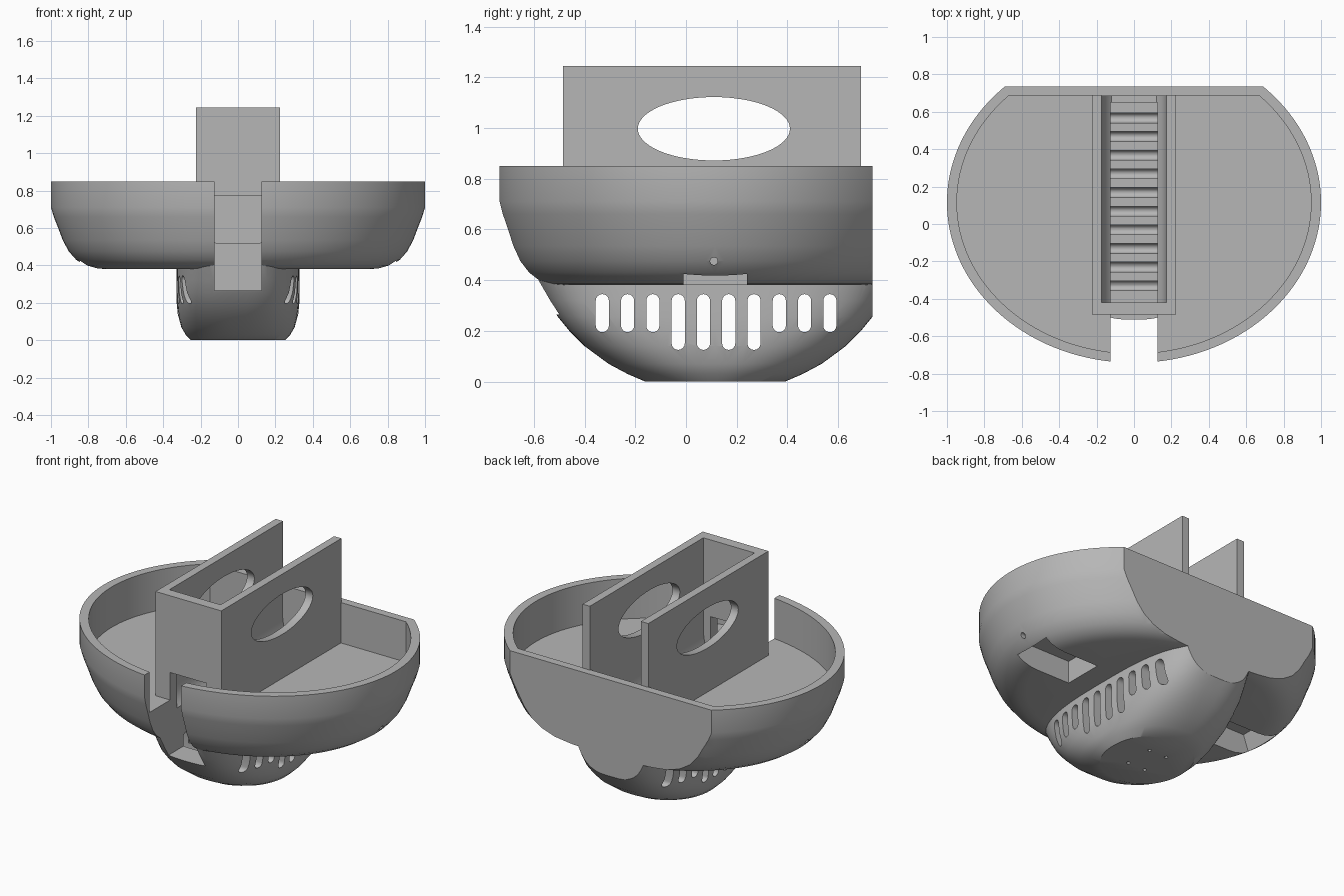
import bpy, bmesh, math

if "Cube" in bpy.data.objects:
    bpy.data.objects.remove(bpy.data.objects["Cube"])

CY = 0.115  # shared centre of the rounded forms along y

grey = bpy.data.materials.new("grey plastic")
grey.diffuse_color = (0.47, 0.47, 0.47, 1)
grey.use_nodes = True
grey.node_tree.nodes["Principled BSDF"].inputs["Base Color"].default_value = grey.diffuse_color


def finish(name, bm):
    bmesh.ops.recalc_face_normals(bm, faces=bm.faces)
    me = bpy.data.meshes.new(name)
    bm.to_mesh(me)
    bm.free()
    ob = bpy.data.objects.new(name, me)
    bpy.context.collection.objects.link(ob)
    me.materials.append(grey)
    return ob


def loft(name, rings):
    """Skin closed rings of points and cap both ends."""
    bm = bmesh.new()
    loops = [[bm.verts.new(p) for p in r] for r in rings]
    n = len(loops[0])
    for a, b in zip(loops, loops[1:]):
        for i in range(n):
            j = (i + 1) % n
            bm.faces.new((a[i], a[j], b[j], b[i]))
    bm.faces.new(loops[0][::-1])
    bm.faces.new(loops[-1])
    return finish(name, bm)


def prism(name, pts, axis, lo, hi):
    """Extrude a 2D outline along axis 0, 1 or 2."""
    def put(p, t):
        v = list(p)
        v.insert(axis, t)
        return v
    return loft(name, [[put(p, t) for p in pts] for t in (lo, hi)])


def block(name, x0, x1, y0, y1, z0, z1):
    return prism(name, [(x0, y0), (x1, y0), (x1, y1), (x0, y1)], 2, z0, z1)


def oval(cx, cy, rx, ry, n=48, power=2.0):
    pts = []
    for i in range(n):
        a = 2 * math.pi * i / n
        c, s = math.cos(a), math.sin(a)
        pts.append((cx + rx * math.copysign(abs(c) ** (2 / power), c),
                    cy + ry * math.copysign(abs(s) ** (2 / power), s)))
    return pts


def stadium(cy, z0, z1, r, n=8):
    pts = []
    for i in range(n + 1):
        a = math.pi * i / n
        pts.append((cy + r * math.cos(a), z1 - r + r * math.sin(a)))
    for i in range(n + 1):
        a = math.pi * (1 + i / n)
        pts.append((cy + r * math.cos(a), z0 + r + r * math.sin(a)))
    return pts


def boolean(target, tool, op='DIFFERENCE'):
    m = target.modifiers.new("boolean", 'BOOLEAN')
    m.operation, m.solver, m.object = op, 'EXACT', tool
    dg = bpy.context.evaluated_depsgraph_get()
    me = bpy.data.meshes.new_from_object(target.evaluated_get(dg))
    target.modifiers.clear()
    target.data = me
    bpy.data.objects.remove(tool)


# bowl: rounded underside, vertical rim
bowl_profile = [(0.72, 0.38), (0.77, 0.385), (0.82, 0.40), (0.865, 0.43), (0.905, 0.475),
                (0.937, 0.535), (0.963, 0.605), (0.985, 0.66), (1.0, 0.71), (1.0, 0.85)]
hull = loft("hull", [[(x, y, z) for x, y in oval(0, CY, r, r * 0.857, 128)]
                     for r, z in bowl_profile])

# bowl interior, flat at the back
cavity = prism("cavity", oval(0, CY, 0.947, 0.807, 128), 2, 0.60, 1.0)
boolean(cavity, block("trim", -2, 2, 0.685, 2, 0, 2))
boolean(hull, cavity)

# keel: boat-shaped belly, round at the bottom and boxier higher up
keel_profile = [(0.0, 0.275, 0.25, 2.1), (0.03, 0.345, 0.28, 2.25), (0.07, 0.42, 0.303, 2.4),
                (0.14, 0.515, 0.322, 2.7), (0.2, 0.575, 0.328, 2.85), (0.255, 0.62, 0.33, 3),
                (0.32, 0.663, 0.33, 3), (0.40, 0.71, 0.33, 3), (0.5, 0.745, 0.33, 3)]
keel = loft("keel", [[(x, y, z) for x, y in oval(0, CY, w, l, 96, p)]
                     for z, l, w, p in keel_profile])
boolean(hull, keel, 'UNION')

# front slot in the bowl
boolean(hull, block("front_slot", -0.125, 0.125, -1.2, -0.45, 0.265, 1.0))

# tall housing, open at the back
boolean(hull, block("housing", -0.225, 0.225, -0.485, 0.69, 0.55, 1.245), 'UNION')

# flat back face
boolean(hull, block("back_cut", -2, 2, 0.735, 2, -1, 2))

# housing interior narrowing to the channel
half = [(0.175, 1.5), (0.175, 0.66), (0.167, 0.60), (0.15, 0.55), (0.12, 0.52)]
well = half + [(-x, z) for x, z in reversed(half)]
boolean(hull, prism("well", well, 1, -0.42, 0.685))
boolean(hull, block("rear_opening", -0.175, 0.175, 0.6, 0.72, 0.85, 1.5))
boolean(hull, block("channel", -0.125, 0.125, -0.6, 0.65, 0.265, 0.77))

# oval windows in the housing sides
boolean(hull, prism("side_window", oval(0.11, 0.997, 0.30, 0.125, 64), 0, -0.4, 0.4))

# row of vents through the keel
for i in range(10):
    low = 0.125 if 3 <= i <= 6 else 0.195
    boolean(hull, prism("vent", stadium(-0.33 + 0.0997 * i, low, 0.345, 0.026), 0, -0.6, 0.6))

# pockets under the bowl and pin holes on its flanks
for s in (-1, 1):
    a, b = sorted((s * 0.47, s * 0.85))
    pocket = [(0.47 * s, 0.30), (0.85 * s, 0.30), (0.85 * s, 0.41), (0.81 * s, 0.52), (0.47 * s, 0.52)]
    boolean(hull, prism("pocket", pocket, 1, -0.01, 0.24))
    a, b = sorted((s * 0.84, s * 1.1))
    boolean(hull, prism("pin_hole", oval(0.11, 0.475, 0.015, 0.015, 16), 0, a, b))

# four screw holes in the flat bottom
for x in (-0.06, 0.06):
    for y in (-0.093, 0.093):
        boolean(hull, prism("screw_hole", oval(x, CY + y, 0.011, 0.011, 12), 2, -0.1, 0.06))

# smooth curved walls, keep sharp edges
hull.data.materials.clear()
hull.data.materials.append(grey)
bpy.ops.object.select_all(action='DESELECT')
hull.select_set(True)
bpy.context.view_layer.objects.active = hull
bpy.ops.object.shade_smooth_by_angle(angle=math.radians(30))
